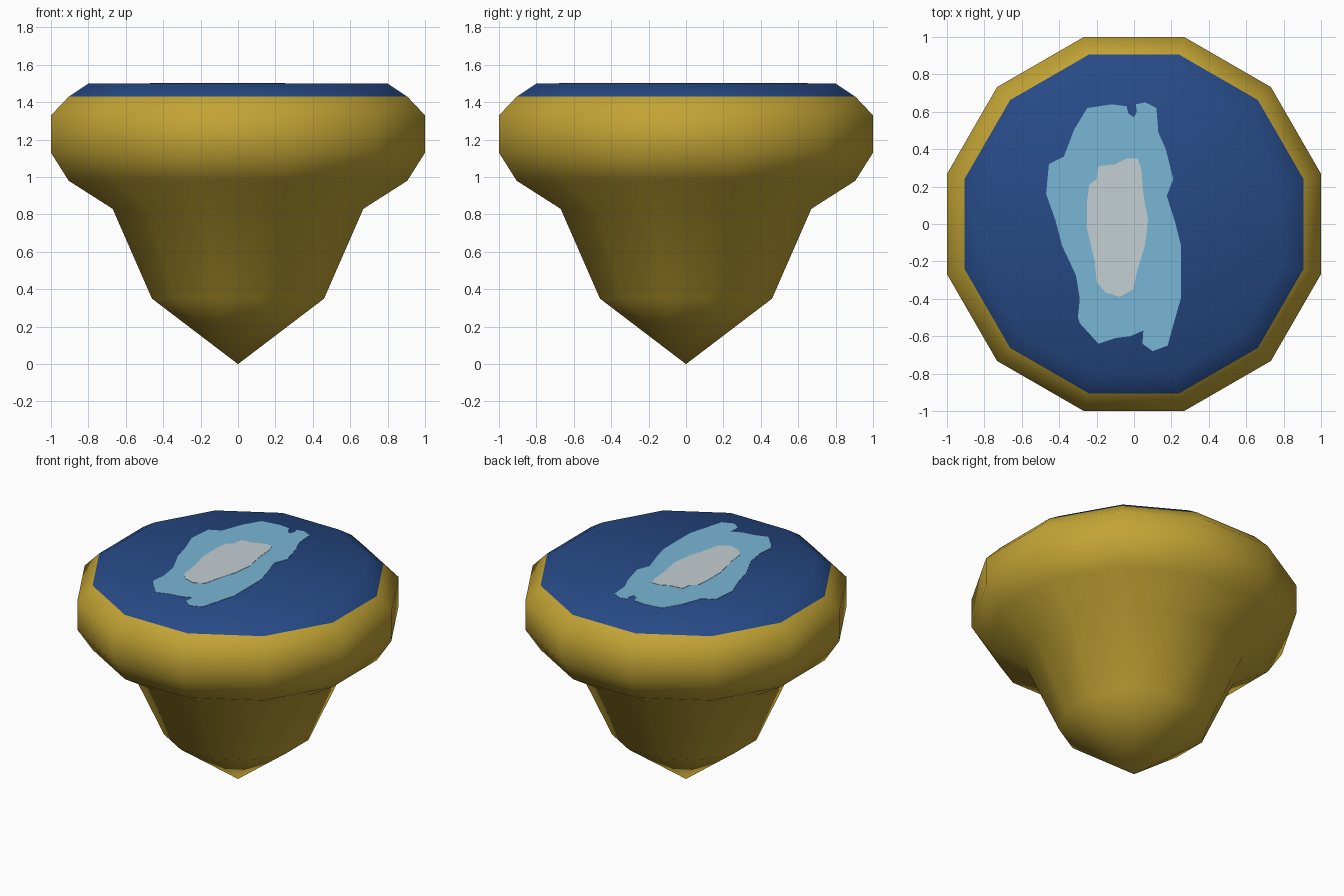
import bpy, bmesh, math

if "Cube" in bpy.data.objects:
    bpy.data.objects.remove(bpy.data.objects["Cube"])

def material(name, rgb):
    m = bpy.data.materials.new(name)
    m.diffuse_color = (*rgb, 1)
    m.use_nodes = True
    m.node_tree.nodes["Principled BSDF"].inputs["Base Color"].default_value = m.diffuse_color
    return m

gold = material("gold", (0.54, 0.37, 0.035))
blue = material("deep blue", (0.02, 0.068, 0.24))
light = material("light blue", (0.19, 0.47, 0.67))
pale = material("pale grey", (0.55, 0.62, 0.65))

SIDES = 12
# (apothem, height) from the tip to the cap rim
PROFILE = [(0.46, 0.35), (0.67, 0.83), (0.905, 0.98), (1, 1.13),
           (1, 1.33), (0.905, 1.43), (0.8, 1.5)]

def finish(bm, name, mats):
    bmesh.ops.recalc_face_normals(bm, faces=bm.faces)
    me = bpy.data.meshes.new(name)
    bm.to_mesh(me)
    bm.free()
    for m in mats:
        me.materials.append(m)
    ob = bpy.data.objects.new(name, me)
    bpy.context.collection.objects.link(ob)
    return ob

# Turned body with pointed base and blue cap
bm = bmesh.new()
tip = bm.verts.new((0, 0, 0))
rings = []
for r, z in PROFILE:
    R = r / math.cos(math.pi / SIDES)
    angles = [2 * math.pi * (i + 0.5) / SIDES for i in range(SIDES)]
    rings.append([bm.verts.new((R * math.cos(a), R * math.sin(a), z)) for a in angles])
for i in range(SIDES):
    j = (i + 1) % SIDES
    bm.faces.new((tip, rings[0][j], rings[0][i]))
    for a, b in zip(rings, rings[1:]):
        bm.faces.new((a[i], a[j], b[j], b[i]))
bm.faces.new(rings[-1])
for f in bm.faces:
    f.smooth = True
    f.material_index = int(f.calc_center_median().z > 1.43)
finish(bm, "body", [gold, blue])

# Thin irregular patches lying on the cap
def patch(name, outline, top, mat):
    bm = bmesh.new()
    f = bm.faces.new([bm.verts.new((x, y, top)) for x, y in outline])
    res = bmesh.ops.extrude_face_region(bm, geom=[f], use_keep_orig=True)
    for v in res["geom"]:
        if isinstance(v, bmesh.types.BMVert):
            v.co.z = 1.499
    finish(bm, name, [mat])

patch("outer_patch", [
    (-.25, .62), (-.12, .64), (-.04, .63), (-.03, .59), (0, .57), (.015, .6), (.01, .64),
    (.06, .65), (.12, .62), (.13, .49), (.17, .4), (.21, .24), (.175, .15), (.22, .01),
    (.25, -.11), (.25, -.4), (.21, -.54), (.18, -.65), (.1, -.68), (.045, -.64),
    (.05, -.57), (-.02, -.6), (-.1, -.61), (-.19, -.64), (-.29, -.53), (-.3, -.5),
    (-.29, -.4), (-.31, -.275), (-.385, -.115), (-.42, .02), (-.47, .16),
    (-.455, .32), (-.375, .36), (-.32, .505)], 1.502, light)
patch("inner_patch", [
    (-.19, .31), (-.1, .32), (-.04, .35), (.02, .35), (.04, .29), (.05, .16), (.075, .02),
    (.06, -.11), (.02, -.24), (-.005, -.35), (-.075, -.39), (-.155, -.365), (-.2, -.31),
    (-.21, -.2), (-.25, -.03), (-.25, .13), (-.24, .21), (-.2, .24)], 1.504, pale)
